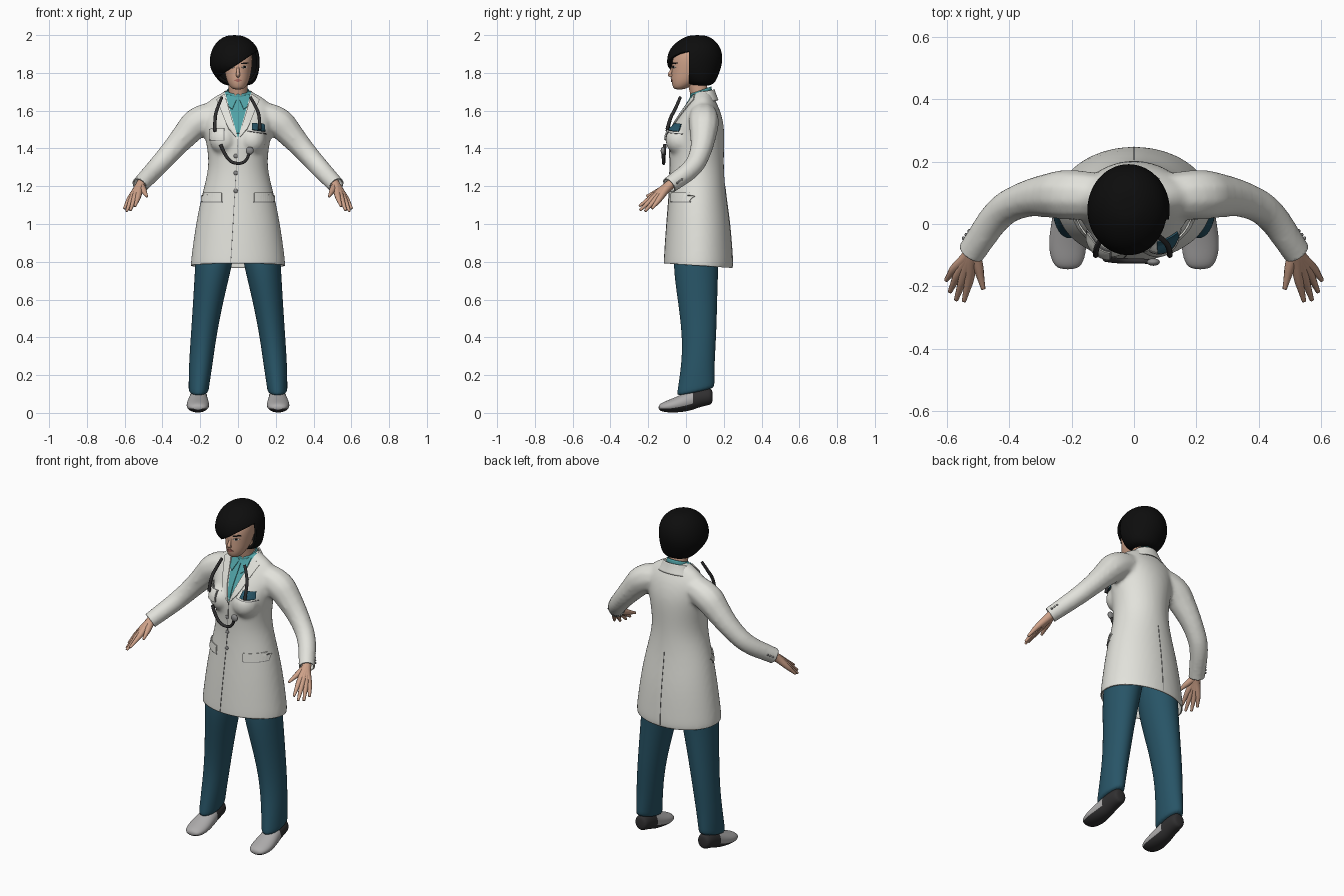
import bpy, bmesh
from math import cos, sin, pi
from mathutils import Vector
from mathutils.bvhtree import BVHTree

if "Cube" in bpy.data.objects:
    bpy.data.objects.remove(bpy.data.objects["Cube"], do_unlink=True)


def material(name, r, g, b):
    mat = bpy.data.materials.new(name)
    mat.use_nodes = True
    mat.diffuse_color = (r, g, b, 1)
    mat.node_tree.nodes["Principled BSDF"].inputs["Base Color"].default_value = (r, g, b, 1)
    return mat


white = material("coat white", .76, .76, .71)
teal = material("shirt teal", .08, .36, .38)
blue = material("trouser blue", .021, .09, .135)
skin = material("skin", .62, .36, .25)
black = material("hair black", .004, .004, .004)
grey = material("shoe grey", .42, .41, .41)
dark = material("dark rubber", .03, .029, .03)
metal = material("seam grey", .25, .25, .25)
rose = material("lip rose", .4, .14, .11)


def finish(name, bm, mats, smooth=True):
    """Turn a bmesh into a linked object."""
    mesh = bpy.data.meshes.new(name)
    bm.to_mesh(mesh)
    bm.free()
    obj = bpy.data.objects.new(name, mesh)
    bpy.context.scene.collection.objects.link(obj)
    for mat in mats:
        mesh.materials.append(mat)
    mesh.polygons.foreach_set("use_smooth", [smooth] * len(mesh.polygons))
    return obj


def evaluated_mesh(obj):
    depsgraph = bpy.context.evaluated_depsgraph_get()
    return bpy.data.meshes.new_from_object(obj.evaluated_get(depsgraph))


def bake(obj):
    """Apply all modifiers."""
    mesh = evaluated_mesh(obj)
    obj.modifiers.clear()
    obj.data = mesh
    return obj


def modify(obj, kind, **settings):
    mod = obj.modifiers.new(kind.title(), kind)
    for key, value in settings.items():
        setattr(mod, key, value)
    return obj


def loft(name, rings, mats, axis="Z", seg=20, tilt=0, sub=2, mirror=False, caps=True):
    """Rings are (position on axis, centre a, centre b, half size a, half size b)."""
    bm = bmesh.new()
    loops = []
    for t, ca, cb, ha, hb in rings:
        loop = []
        for i in range(seg):
            a, b = ha * cos(2 * pi * i / seg), hb * sin(2 * pi * i / seg)
            co = (ca + a, cb + b, t + tilt * b) if axis == "Z" else (ca + a, t, cb + b)
            loop.append(bm.verts.new(co))
        loops.append(loop)
    for low, high in zip(loops, loops[1:]):
        for i in range(seg):
            j = (i + 1) % seg
            bm.faces.new((low[i], low[j], high[j], high[i]))
    if caps:
        bm.faces.new(loops[0])
        bm.faces.new(loops[-1])
    bmesh.ops.recalc_face_normals(bm, faces=bm.faces)
    obj = finish(name, bm, mats)
    if mirror:
        modify(obj, "MIRROR", use_mirror_merge=False)
    return modify(obj, "SUBSURF", levels=sub, render_levels=sub)


def tube(name, points, mat, mirror=False):
    """Smooth round tube through (x, y, z, radius) points."""
    curve = bpy.data.curves.new(name, "CURVE")
    curve.dimensions = "3D"
    curve.bevel_depth, curve.bevel_resolution, curve.use_fill_caps = 1, 3, True
    spline = curve.splines.new("NURBS")
    spline.points.add(len(points) - 1)
    for point, (x, y, z, r) in zip(spline.points, points):
        point.co, point.radius = (x, y, z, 1), r
    spline.use_endpoint_u, spline.order_u = True, 3
    temp = bpy.data.objects.new(name, curve)
    bpy.context.scene.collection.objects.link(temp)
    bpy.context.view_layer.update()
    bm = bmesh.new()
    bm.from_mesh(evaluated_mesh(temp))
    bpy.data.objects.remove(temp)
    bmesh.ops.remove_doubles(bm, verts=bm.verts, dist=.0001)
    bmesh.ops.recalc_face_normals(bm, faces=bm.faces)
    obj = finish(name, bm, [mat])
    return modify(obj, "MIRROR", use_mirror_merge=False) if mirror else obj


def surface(obj):
    mesh = obj.data
    return BVHTree.FromPolygons([v.co for v in mesh.vertices], [p.vertices for p in mesh.polygons])


def plate(name, tree, corners, mat, lift=.003, mirror=False, back=False, n=10):
    """Thin four-cornered (x, z) plate laid onto a surface."""
    a, b, c, d = [Vector(p) for p in corners]
    side = 1 if back else -1
    bm = bmesh.new()
    grid = []
    for i in range(n + 1):
        for j in range(n + 1):
            p = a.lerp(b, i / n).lerp(d.lerp(c, i / n), j / n)
            start = Vector((p.x, side, p.y))
            hit, normal = tree.ray_cast(start, Vector((0, -side, 0)))[:2]
            if hit is None:
                hit, normal = tree.find_nearest(Vector((p.x, side * .05, p.y)))[:2]
            grid.append(bm.verts.new(hit + normal * lift))
    for i in range(n):
        for j in range(n):
            k = i * (n + 1) + j
            bm.faces.new((grid[k], grid[k + 1], grid[k + n + 2], grid[k + n + 1]))
    obj = finish(name, bm, [mat], smooth=False)
    if mirror:
        modify(obj, "MIRROR", use_mirror_merge=False)
    return modify(obj, "SOLIDIFY", thickness=.005, offset=0)


def box(x0, x1, z0, z1):
    return [(x0, z0), (x1, z0), (x1, z1), (x0, z1)]


def ball(name, centre, size, mat):
    bm = bmesh.new()
    bmesh.ops.create_uvsphere(bm, u_segments=16, v_segments=10, radius=1)
    bmesh.ops.scale(bm, vec=size, verts=bm.verts)
    bmesh.ops.translate(bm, vec=centre, verts=bm.verts)
    return finish(name, bm, [mat])


def cut(bm, point, normal, where, clear=False):
    """Slice the faces whose centre satisfies a rule."""
    faces = [f for f in bm.faces if where(f.calc_center_median())]
    geom = {e for f in faces for e in f.edges} | {v for f in faces for v in f.verts}
    bmesh.ops.bisect_plane(bm, geom=list(geom) + faces, plane_co=point, plane_no=normal,
                           clear_outer=clear)


# Coat: body, bust and sleeves fused into one skin
torso = [(.70, 0, .065, .262, .19), (.80, 0, .065, .255, .186), (1, 0, .065, .227, .172),
         (1.15, 0, .06, .196, .153), (1.3, 0, .058, .152, .142), (1.42, 0, .055, .168, .15),
         (1.5, 0, .06, .185, .145), (1.56, 0, .073, .19, .122), (1.62, 0, .085, .185, .09),
         (1.66, 0, .087, .15, .064), (1.69, 0, .088, .095, .054), (1.71, 0, .088, .06, .045)]
sleeve = [(.1, .09, 1.58, .07), (.2, .095, 1.56, .088), (.285, .092, 1.465, .07),
          (.355, .08, 1.385, .058), (.435, .04, 1.295, .053), (.52, -.09, 1.205, .046),
          (.56, -.145, 1.163, .045)]
parts = [loft("coat", torso, [white])]
for s in (1, -1):
    parts.append(tube("sleeve", [(s * x, y, z, r) for x, y, z, r in sleeve], white))
    parts.append(ball("bust", (s * .075, -.03, 1.445), (.075, .08, .08), white))
bm = bmesh.new()
for part in parts:
    bm.from_mesh(evaluated_mesh(part))
    bpy.data.objects.remove(part)
coat = finish("coat", bm, [white, teal])
modify(coat, "REMESH", mode="VOXEL", voxel_size=.011, use_smooth_shade=True)
modify(coat, "SMOOTH", factor=.5, iterations=8)
bake(coat)

# Trim hem and cuffs, then colour the shirt in the neckline
bm = bmesh.new()
bm.from_mesh(coat.data)
cut(bm, (0, -.12, .792), (0, -.068, -1), lambda c: c.z < .9, True)
for s in (1, -1):
    cut(bm, (s * .52, -.09, 1.205), (s * .09, -.125, -.095), lambda c: c.x * s > .4, True)
    cut(bm, (0, 0, 1.455), (s * .245, 0, -.07), lambda c: c.y < .09 and c.z > 1.4)
for f in bm.faces:
    c = f.calc_center_median()
    f.smooth = True
    f.material_index = int(c.y < .08 and abs(c.x) < (c.z - 1.455) * .2857)
coat.data.materials.clear()
bm.to_mesh(coat.data)
bm.free()
for mat in (white, teal):
    coat.data.materials.append(mat)
cloth = surface(coat)
modify(coat, "SOLIDIFY", thickness=.007, offset=-1)

# Coat details
plate("lapel", cloth, [(.002, 1.45), (.07, 1.685), (.112, 1.655), (.05, 1.5)], white, .005, True)
plate("shirt_collar_flap", cloth, [(.004, 1.665), (.06, 1.685), (.05, 1.62), (.03, 1.605)],
      teal, .004, True)
plate("shirt_placket", cloth, box(-.008, .008, 1.48, 1.67), teal)
plate("pocket_flap", cloth, box(.085, .19, 1.118, 1.165), white, .005, True)
plate("pocket_edge", cloth, box(.083, .192, 1.113, 1.118), metal, .001, True)
plate("front_edge", cloth, [(-.002, 1.45), (.001, 1.45), (-.037, .797), (-.04, .797)], metal, 0, n=40)
plate("back_vent", cloth, box(-.0015, .0015, .775, 1.2), metal, 0, back=True, n=30)
plate("badge_rim", cloth, box(-.148, -.072, 1.442, 1.503), metal, .004)
plate("badge", cloth, box(-.144, -.076, 1.446, 1.499), white, .008)
plate("breast_pocket_edge", cloth, [(.05, 1.49), (.15, 1.475), (.15, 1.479), (.05, 1.494)], metal, .001)
plate("pocket_notebook", cloth, [(.075, 1.495), (.138, 1.487), (.136, 1.528), (.073, 1.53)], blue, .006)
for z in (1.36, 1.27, 1.175):
    spot = cloth.ray_cast(Vector((-.012, -1, z)), Vector((0, 1, 0)))[0]
    ball("coat_button", spot, (.011, .005, .011), metal)
for s in (1, -1):
    for i in range(3):
        ball("cuff_button", (s * (.528 + .009 * i), -.022 - .012 * i, 1.236 - .009 * i),
             (.006, .006, .006), metal)

# Collars, neck
bm = bmesh.new()
collar = loft("coat_collar", [(1.64, 0, .09, .112, .083), (1.675, 0, .09, .088, .07),
              (1.70, 0, .09, .076, .063)], [white], tilt=.2, caps=False)
bm.from_mesh(collar.data)
bmesh.ops.delete(bm, geom=[f for f in bm.faces if f.calc_center_median().y < .06], context="FACES")
bm.to_mesh(collar.data)
bm.free()
modify(collar, "SOLIDIFY", thickness=.008)
band = loft("shirt_collar", [(1.63, 0, .085, .072, .062), (1.67, 0, .082, .066, .06),
            (1.708, 0, .078, .06, .057)], [teal], tilt=.35, caps=False)
modify(band, "SOLIDIFY", thickness=.006)
tube("neck", [(0, .085, 1.62, .052), (0, .07, 1.7, .05), (0, .045, 1.8, .05)], skin)

# Head and face
head = bake(loft("head", [(1.712, 0, -.035, .02, .022), (1.722, 0, -.028, .04, .042),
            (1.755, 0, -.004, .06, .075), (1.80, 0, .015, .07, .092), (1.85, 0, .025, .077, .102),
            (1.9, 0, .035, .078, .1), (1.945, 0, .05, .06, .075), (1.965, 0, .055, .03, .04)], [skin]))
face = surface(head)
tube("nose", [(0, -.068, 1.835, .006), (0, -.083, 1.80, .009), (0, -.089, 1.788, .012),
              (0, -.066, 1.783, .009)], skin)
plate("lips", face, [(-.021, 1.76), (0, 1.752), (.021, 1.76), (0, 1.77)], rose, .002, n=4)
plate("eye_white", face, [(.018, 1.83), (.032, 1.823), (.048, 1.831), (.033, 1.838)], white, .001, True, n=4)
plate("iris", face, box(.028, .038, 1.825, 1.837), black, .003, True, n=4)
plate("eyebrow", face, [(.014, 1.846), (.054, 1.849), (.05, 1.856), (.016, 1.852)], black, .002, True, n=4)

# Hair: swept bob with the face opening cut away
hair = bake(loft("hair", [(1.728, 0, .08, .075, .062), (1.77, -.006, .065, .108, .1),
            (1.82, -.017, .043, .132, .142), (1.87, -.018, .046, .135, .15),
            (1.92, -.016, .049, .126, .141), (1.96, -.016, .055, .102, .112),
            (1.988, -.018, .06, .065, .072), (2, -.018, .06, .03, .035)], [black], seg=24))
fringe = lambda c: c.z < 1.79 + .66 * (c.x + .087)
bm = bmesh.new()
bm.from_mesh(hair.data)
cut(bm, (0, .015, 0), (0, 1, 0), lambda c: True)
cut(bm, (-.087, 0, 1.79), (-.66, 0, 1), lambda c: c.y < .015)
centres = [(f, f.calc_center_median()) for f in bm.faces]
bmesh.ops.delete(bm, geom=[f for f, c in centres if c.y < .015 and fringe(c)], context="FACES")
bm.to_mesh(hair.data)
bm.free()
modify(hair, "SOLIDIFY", thickness=.014, offset=-1)

# Hands: four fingers whose roots form the palm, plus a thumb
fingers = {"index": [(.527, -.175, 1.147), (.545, -.247, 1.095)],
           "middle": [(.547, -.173, 1.137), (.57, -.243, 1.073)],
           "ring": [(.564, -.16, 1.13), (.59, -.217, 1.068)],
           "little": [(.575, -.142, 1.13), (.602, -.18, 1.082)]}
for name, (knuckle, tip) in fingers.items():
    mid = Vector(knuckle).lerp(Vector(tip), .5)
    tube(name + "_finger", [(.508, -.07, 1.218, .027), (.522, -.1, 1.197, .024), (*knuckle, .016),
                            (*mid, .011), (*tip, .007)], skin, True)
tube("thumb", [(.515, -.09, 1.2, .022), (.5, -.135, 1.178, .018), (.492, -.17, 1.163, .012),
               (.483, -.208, 1.147, .007)], skin, True)

# Trousers
loft("trouser_leg", [(.105, .209, .05, .053, .1), (.13, .208, .052, .054, .1),
     (.25, .198, .062, .063, .09), (.4, .183, .072, .068, .09), (.6, .157, .063, .081, .104),
     (.78, .129, .052, .099, .121), (.95, .11, .06, .108, .125)], [blue], tilt=.22, mirror=True)

# Shoes: dark sole and heel, light upper
shoe = loft("shoe", [(-.146, .212, .028, .028, .012), (-.125, .212, .031, .052, .026),
            (-.07, .213, .038, .064, .039), (0, .211, .058, .056, .052), (.035, .21, .07, .05, .055),
            (.08, .209, .083, .047, .051), (.125, .208, .087, .043, .046), (.142, .208, .086, .03, .036)],
            [grey, dark], axis="Y", seg=16, mirror=True)
for p in shoe.data.polygons:
    p.material_index = int(p.center.y > .035 or p.normal.z < -.5)

# Stethoscope
tube("stethoscope_right_tube", [(-.085, -.03, 1.672, .008), (-.112, -.055, 1.61, .009),
                                (-.123, -.085, 1.56, .009), (-.123, -.1, 1.49, .009)], dark)
tube("stethoscope_left_tube", [(.065, -.03, 1.672, .008), (.102, -.055, 1.61, .009),
                               (.115, -.085, 1.56, .009), (.115, -.1, 1.5, .009)], dark)
tube("stethoscope_loop", [(-.092, -.112, 1.42, .009), (-.06, -.118, 1.34, .009), (0, -.118, 1.315, .008),
                          (.05, -.12, 1.335, .008), (.062, -.122, 1.385, .008)], dark)
ball("stethoscope_chest_piece", (.062, -.122, 1.388), (.021, .012, .021), metal)
